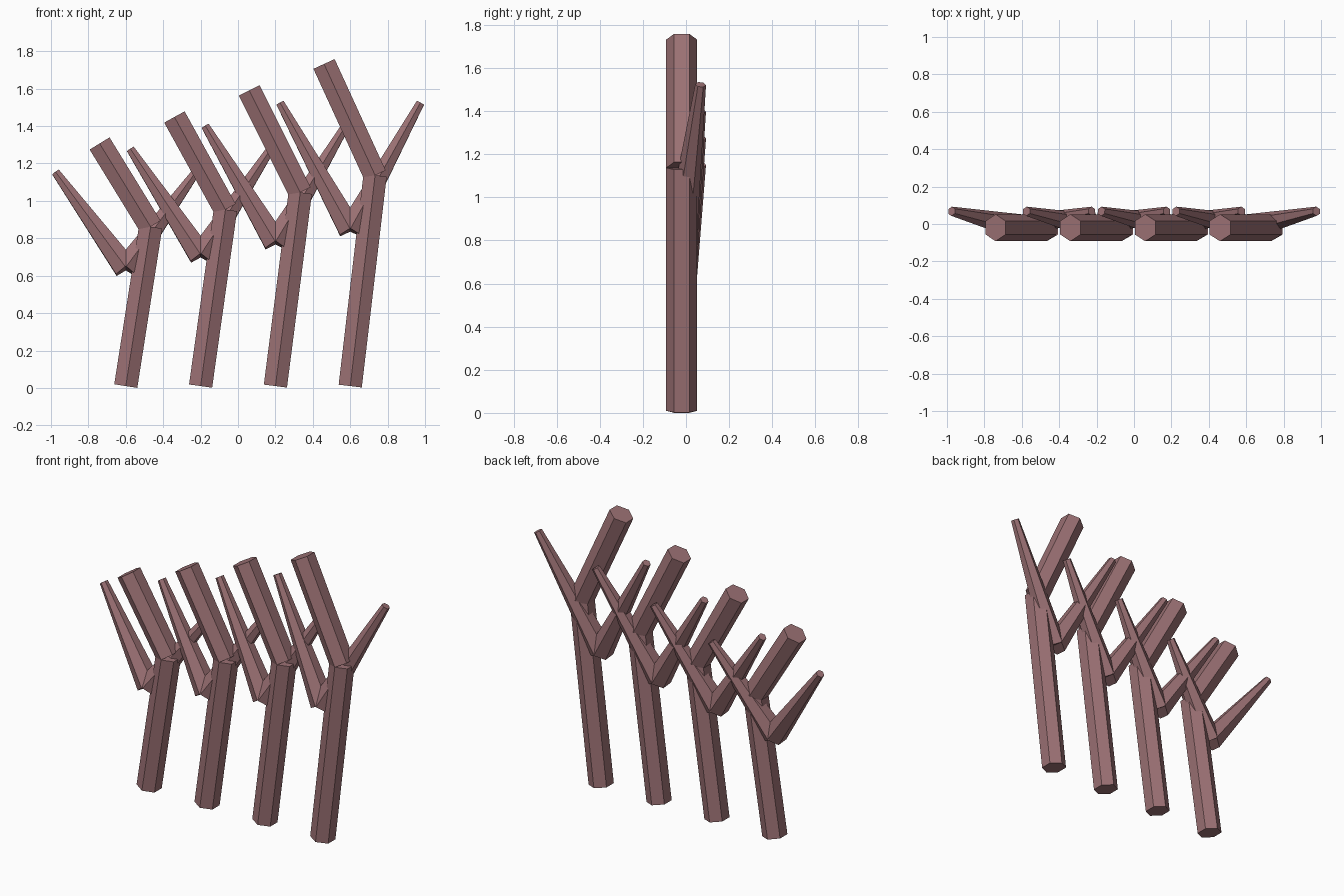
import bpy, bmesh
from mathutils import Vector, Matrix

if "Cube" in bpy.data.objects:
    bpy.data.objects.remove(bpy.data.objects["Cube"])

mat = bpy.data.materials.new("dusty_mauve_brown")
mat.diffuse_color = (0.33, 0.165, 0.175, 1)
mat.use_nodes = True
mat.node_tree.nodes["Principled BSDF"].inputs["Base Color"].default_value = mat.diffuse_color


def rod(name, start, end, r_start, r_end):
    """Six-sided rod, optionally tapered, between two points."""
    a, b = Vector(start), Vector(end)
    d = b - a
    rot = Vector((0, 0, 1)).rotation_difference(d.normalized())
    bm = bmesh.new()
    bmesh.ops.create_cone(
        bm, cap_ends=True, segments=6, radius1=r_start, radius2=r_end,
        depth=d.length,
        matrix=Matrix.Translation((a + b) / 2) @ rot.to_matrix().to_4x4())
    # keep a corner of the hexagon facing the front
    mesh = bpy.data.meshes.new(name)
    bm.to_mesh(mesh)
    bm.free()
    mesh.materials.append(mat)
    ob = bpy.data.objects.new(name, mesh)
    bpy.context.collection.objects.link(ob)


R, TIP, Y = 0.072, 0.025, -0.02

for i in range(4):
    x = -0.6 + 0.4 * i
    n = i + 1
    # bent pole: lower shaft leaning right, upper shaft leaning left
    bend = (x + 0.133, Y, 0.862 + 0.0917 * i)
    top = (x - 0.14, Y, 1.307 + 0.1417 * i)
    rod(f"lower_shaft_{n}", (x, Y, 0.01), bend, R, R)
    rod(f"upper_shaft_{n}", bend, top, R, R)
    # pair of tapered branches forming a V
    for side, s in (("left", -1), ("right", 1)):
        rod(f"{side}_branch_{n}", (x, Y, 0.64 + 0.0683 * i),
            (x + s * 0.375, 0.068, 1.153 + 0.1235 * i), R, TIP)
